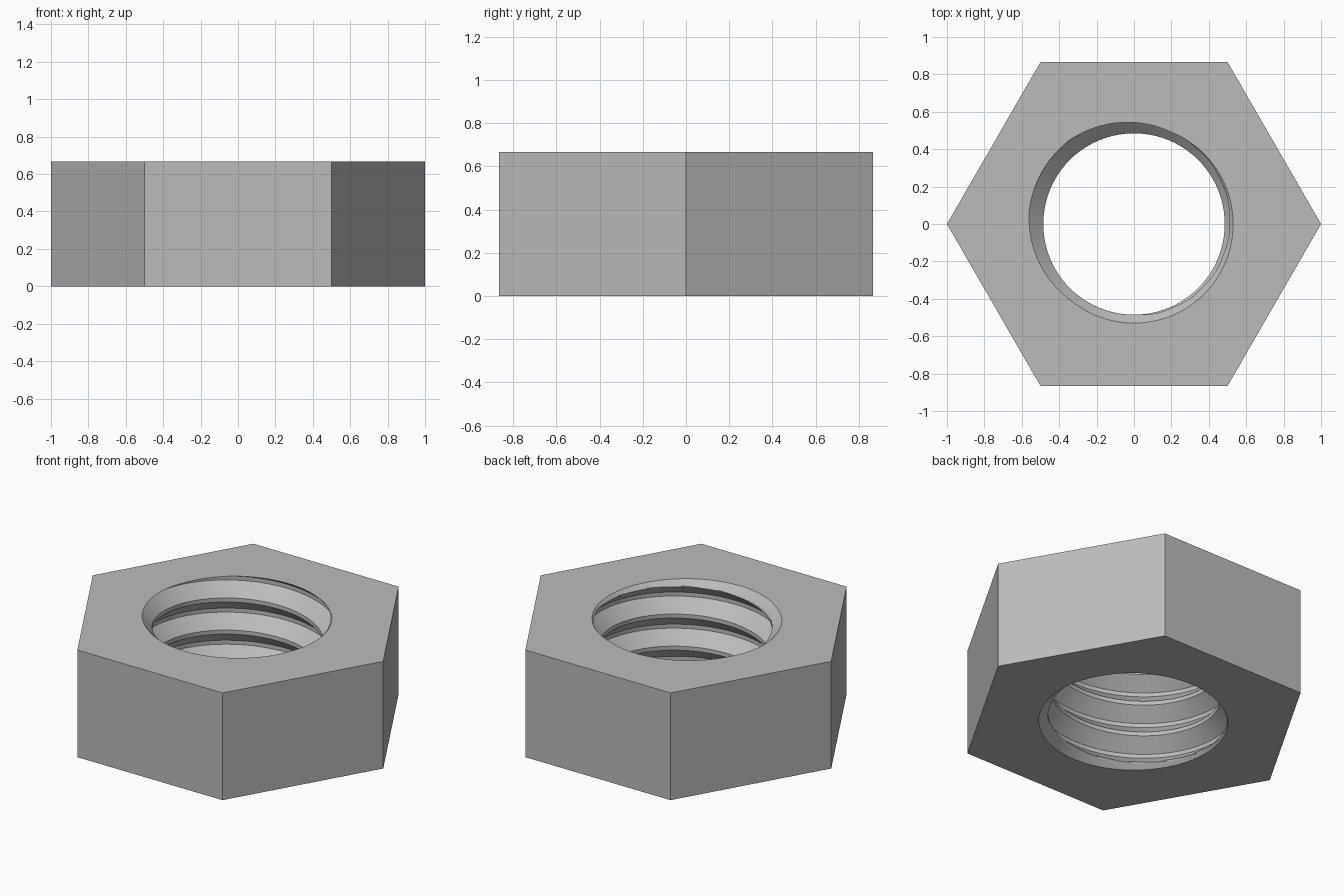
import bpy
import bmesh
from math import cos, sin, pi, radians

default = bpy.data.objects.get("Cube")
if default:
    bpy.data.objects.remove(default, do_unlink=True)

# Overall sizes
HEIGHT = 0.667
CREST, ROOT = 0.485, 0.565      # thread radii
PITCH = 0.2
START = radians(150)            # angle where the groove meets the top
RIM = 0.53                      # chamfer radius at both openings
SEGMENTS = 96
ROWS = 32                       # rows per thread turn
FLAT = 1 / 16                   # half width of crest and root flats, in turns


def bore_radius(angle, z):
    """Right-handed trapezoid thread, opened by a 45 degree chamfer at each end."""
    phase = (z - HEIGHT) / PITCH - (angle - START) / (2 * pi)
    off_root = abs(phase - round(phase))
    t = min(max((off_root - FLAT) / (0.5 - 2 * FLAT), 0), 1)
    thread = ROOT + (CREST - ROOT) * t
    return max(thread, RIM - min(z, HEIGHT - z))


def hexagon_radius(angle):
    return cos(pi / 6) / cos(angle % (pi / 3) - pi / 6)


def column(bm, angle):
    """One closed cross-section: outer wall, caps and threaded bore."""
    outer = hexagon_radius(angle)
    points = [(outer, 0)]
    for row in range(-5 * ROWS, ROWS + 1):
        z = HEIGHT + PITCH * (row / ROWS + (angle - START) / (2 * pi))
        z = min(max(z, 0), HEIGHT)
        points.append((bore_radius(angle, z), z))
    points.append((outer, HEIGHT))
    return [bm.verts.new((r * cos(angle), r * sin(angle), z)) for r, z in points]


# Sweep the cross-section around the axis
bm = bmesh.new()
columns = [column(bm, 2 * pi * i / SEGMENTS) for i in range(SEGMENTS + 1)]
for a, b in zip(columns, columns[1:]):
    for k in range(len(a)):
        n = (k + 1) % len(a)
        bm.faces.new((a[k], b[k], b[n], a[n]))
bmesh.ops.remove_doubles(bm, verts=bm.verts, dist=0.00005)
bmesh.ops.recalc_face_normals(bm, faces=bm.faces)

# Join the strips of each outer side into one flat face
seams = [e for e in bm.edges
         if e.calc_length() > HEIGHT * 0.99
         and abs(e.verts[0].co.z - e.verts[1].co.z) > HEIGHT * 0.99
         and e.calc_face_angle(1) < 0.02]
bmesh.ops.dissolve_edges(bm, edges=seams, use_verts=False)

mesh = bpy.data.meshes.new("hex_nut")
bm.to_mesh(mesh)
bm.free()
nut = bpy.data.objects.new("hex_nut", mesh)
bpy.context.collection.objects.link(nut)

# Plain grey metal
steel = bpy.data.materials.new("steel_grey")
steel.use_nodes = True
colour = (0.5, 0.5, 0.5, 1)
steel.diffuse_color = colour
steel.node_tree.nodes["Principled BSDF"].inputs["Base Color"].default_value = colour
mesh.materials.append(steel)

bpy.ops.object.select_all(action="DESELECT")
nut.select_set(True)
bpy.context.view_layer.objects.active = nut
bpy.ops.object.shade_smooth_by_angle(angle=radians(30))
